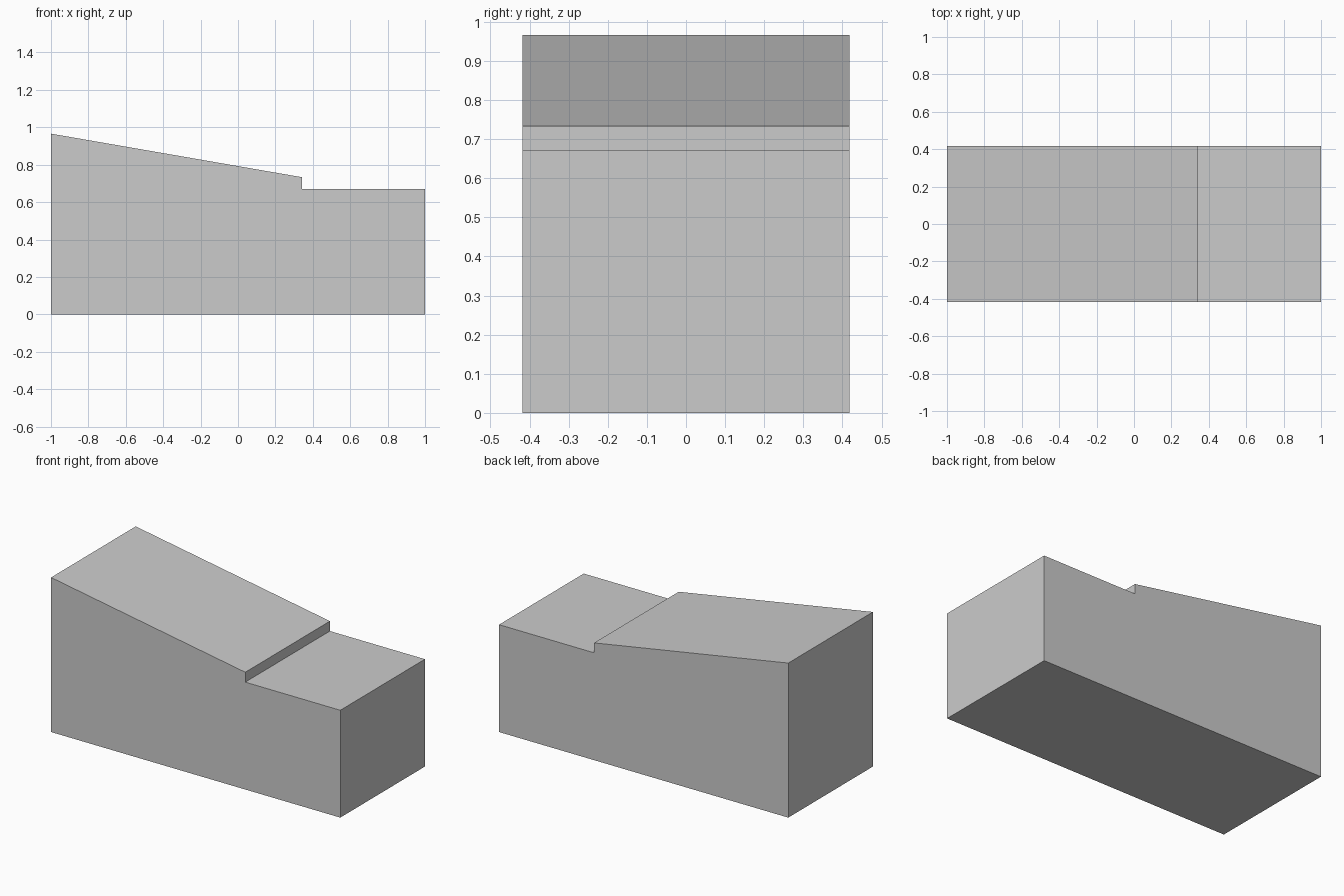
import bpy
import bmesh

if "Cube" in bpy.data.objects:
    bpy.data.objects.remove(bpy.data.objects["Cube"])

HALF_DEPTH = 0.418

# Side profile (x, z): sloping top, small step, flat ledge
profile = [(-1, 0), (1, 0), (1, 0.671), (0.343, 0.671), (0.343, 0.733), (-1, 0.966)]

# Extrude the profile from front to back
bm = bmesh.new()
front = bm.faces.new([bm.verts.new((x, -HALF_DEPTH, z)) for x, z in profile])
result = bmesh.ops.extrude_face_region(bm, geom=[front], use_keep_orig=True)
back_verts = [v for v in result["geom"] if isinstance(v, bmesh.types.BMVert)]
bmesh.ops.translate(bm, verts=back_verts, vec=(0, 2 * HALF_DEPTH, 0))
bmesh.ops.recalc_face_normals(bm, faces=bm.faces)

mesh = bpy.data.meshes.new("stepped_wedge_block")
bm.to_mesh(mesh)
bm.free()
block = bpy.data.objects.new("stepped_wedge_block", mesh)
bpy.context.collection.objects.link(block)
